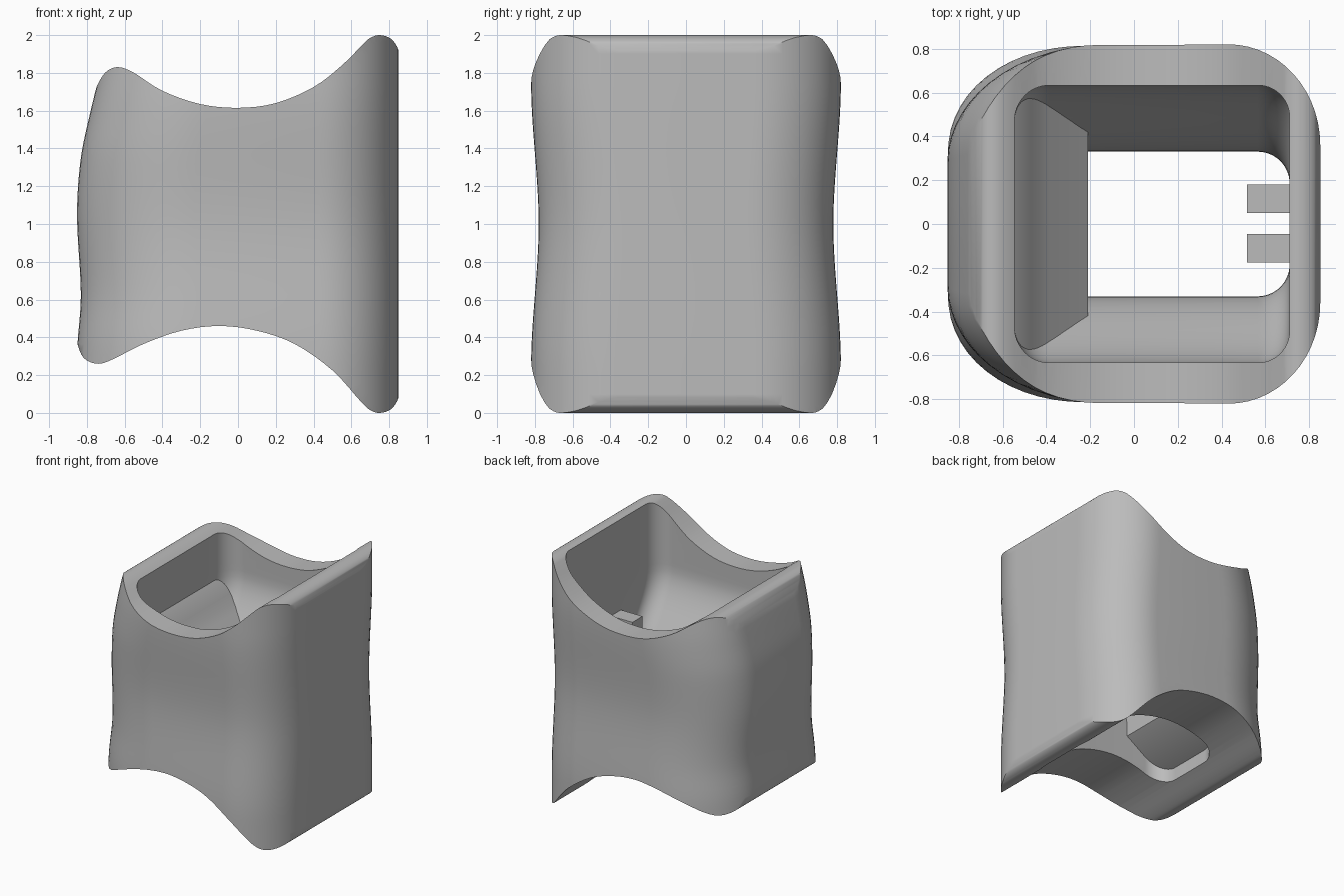
import bpy, bmesh, math
from mathutils import Vector

if "Cube" in bpy.data.objects:
    bpy.data.objects.remove(bpy.data.objects["Cube"])

grey = bpy.data.materials.new("warm_grey")
grey.diffuse_color = (0.5, 0.5, 0.5, 1)
grey.use_nodes = True
grey.node_tree.nodes["Principled BSDF"].inputs["Base Color"].default_value = grey.diffuse_color


def make(name, verts, faces):
    bm = bmesh.new()
    vs = [bm.verts.new(v) for v in verts]
    for f in faces:
        bm.faces.new([vs[i] for i in f])
    bmesh.ops.recalc_face_normals(bm, faces=bm.faces)
    me = bpy.data.meshes.new(name)
    bm.to_mesh(me)
    bm.free()
    me.materials.append(grey)
    ob = bpy.data.objects.new(name, me)
    bpy.context.collection.objects.link(ob)
    return ob


def loft(name, rings):
    n = len(rings[0])
    faces = [list(range(n)), list(range((len(rings) - 1) * n, len(rings) * n))]
    for r in range(len(rings) - 1):
        for i in range(n):
            j = (i + 1) % n
            faces.append([r * n + i, r * n + j, (r + 1) * n + j, (r + 1) * n + i])
    return make(name, [v for ring in rings for v in ring], faces)


def prism(name, pts, y0, y1):
    return loft(name, [[(x, y, z) for x, z in pts] for y in (y0, y1)])


def smooth_loop(pts, steps):
    out, n = [], len(pts)
    for i in range(n):
        a, b, c, d = [Vector(pts[(i + k) % n]) for k in (-1, 0, 1, 2)]
        for s in range(steps):
            t = s / steps
            out.append(tuple(0.5 * (2 * b + (c - a) * t + (2 * a - 5 * b + 4 * c - d) * t * t
                                    + (3 * b - a - 3 * c + d) * t ** 3)))
    return out


def ring(z, xl, xr, h, left, right, seg=14):
    """Rounded rectangle with elliptical corners (rx, ry) on each side."""
    out = []
    for q, (sx, sy) in enumerate([(1, 1), (-1, 1), (-1, -1), (1, -1)]):
        rx, ry = right if sx > 0 else left
        cx = xr - rx if sx > 0 else xl + rx
        for k in range(seg + 1):
            a = math.pi / 2 * (q + k / seg)
            out.append((cx + rx * math.cos(a), sy * (h - ry) + ry * math.sin(a), z))
    return out


def ease(t):
    t = max(0, min(1, t))
    return t * t * (3 - 2 * t)


# left side outline as (z, x)
LEFT = [(-0.1, -0.87), (0.36, -0.85), (0.62, -0.832), (1.05, -0.852), (1.35, -0.832),
        (1.6, -0.78), (1.8, -0.73), (2.1, -0.65)]


def left_x(z):
    for i in range(len(LEFT) - 1):
        (z0, x0), (z1, x1) = LEFT[i:i + 2]
        if z <= z1:
            sl = []
            for k in (i, i + 1):
                p, q = LEFT[max(k - 1, 0)], LEFT[min(k + 1, len(LEFT) - 1)]
                sl.append((q[1] - p[1]) / (q[0] - p[0]) * (z1 - z0))
            t = (z - z0) / (z1 - z0)
            return ((2 * t**3 - 3 * t**2 + 1) * x0 + (t**3 - 2 * t**2 + t) * sl[0]
                    + (3 * t**2 - 2 * t**3) * x1 + (t**3 - t**2) * sl[1])
    return LEFT[-1][1]


# outer sleeve body, slightly waisted
zs = [-0.06 + 2.12 * i / 40 for i in range(41)]
body = loft("sleeve_body", [ring(z, left_x(z), 0.85, 0.78 + 0.04 * ease(abs(z - 1) / 0.75),
                                 (0.62, 0.5), (0.42, 0.46)) for z in zs])

# scooped front outline that trims top and bottom
outline = [(-.86, 1.35), (-.80, 1.6), (-.737, 1.75), (-.69, 1.812), (-.63, 1.83), (-.55, 1.8),
           (-.4, 1.705), (-.2, 1.635), (0, 1.615), (.2, 1.64), (.4, 1.725), (.55, 1.84),
           (.66, 1.95), (.7, 1.985), (.75, 2), (.81, 1.98), (.85, 1.92), (.88, 1.8), (.88, 1.6),
           (.88, 1.2), (.88, .8), (.88, .4), (.88, .2), (.85, .08), (.81, .02), (.75, 0),
           (.7, .015), (.65, .06), (.5, .225), (.3, .365), (.1, .435), (-.1, .46), (-.3, .435),
           (-.5, .365), (-.66, .285), (-.74, .26), (-.81, .285), (-.845, .35), (-.88, .5),
           (-.88, .75), (-.88, 1.05)]
trim = prism("trim_cutter", smooth_loop(outline, 4), -1.2, 1.2)

# hollow: wide at the top, narrow at the bottom
bore = loft("bore_cutter", [ring(z, -0.545, 0.71, 0.33 + 0.303 * ease((z - 0.75) / 0.7),
                                 (0.16, 0.16), (0.145, 0.145)) for z in [-0.2] + zs + [2.3]])

for cutter, op in ((trim, 'INTERSECT'), (bore, 'DIFFERENCE')):
    m = body.modifiers.new(op, 'BOOLEAN')
    m.operation, m.solver, m.object = op, 'EXACT', cutter
    bpy.context.view_layer.objects.active = body
    bpy.ops.object.modifier_apply(modifier=m.name)
for cutter in (trim, bore):
    bpy.data.objects.remove(cutter)

# sloped ledge inside the left wall
ledge = prism("inner_ledge", [(-.65, 1.5), (-.545, 1.42), (-.47, 1.3), (-.43, 1.24), (-.39, 1.19),
                              (-.21, 1.0), (-.21, .67), (-.56, .44), (-.65, .44)], -0.58, 0.58)

# two small pegs inside the right wall
for side, y in (("front", -0.11), ("back", 0.115)):
    prism("peg_" + side, [(.515, .95), (.75, .95), (.75, 1.25), (.515, 1.25)], y - .065, y + .065)

for ob in (body, ledge):
    bpy.ops.object.select_all(action='DESELECT')
    ob.select_set(True)
    bpy.context.view_layer.objects.active = ob
    bpy.ops.object.shade_smooth_by_angle(angle=math.radians(35))
